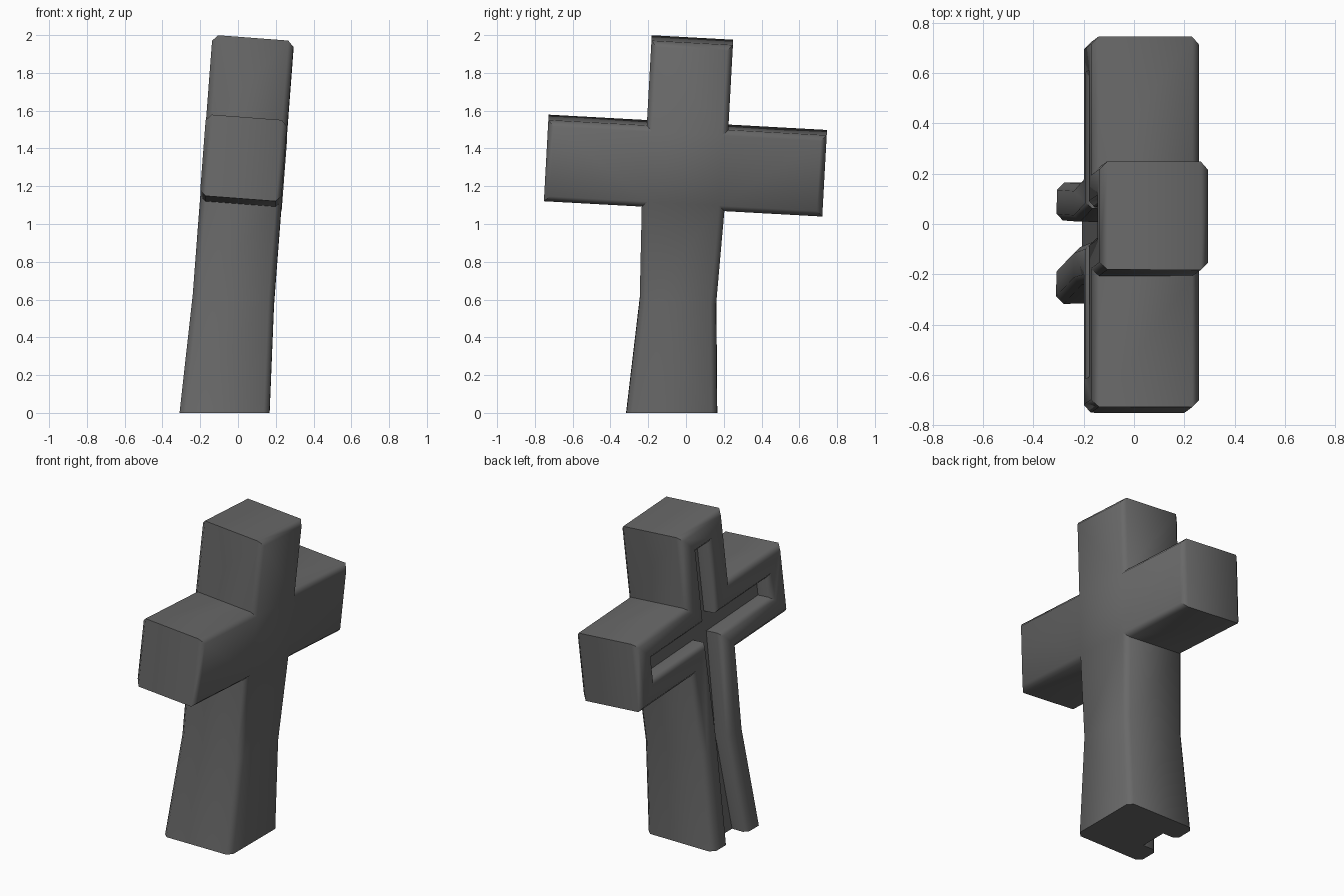
import bpy, bmesh, math
from mathutils import Matrix

if "Cube" in bpy.data.objects:
    bpy.data.objects.remove(bpy.data.objects["Cube"])

BEVEL = 0.03          # rim bevel
INSET = 0.152         # groove wall distance from outline
ARM, HALF, REACH, TOP = 1.315, 0.216, 0.738, 1.982


def outline(o):
    """Cross outline in (y, height), offset inwards by o."""
    side = [(0.2465 - o, -0.1), (0.2025 - o, 0.6),
            (0.219 - o, ARM - HALF + o), (REACH - o, ARM - HALF + o),
            (REACH - o, ARM + HALF - o), (HALF - o, ARM + HALF - o),
            (HALF - o, TOP - o)]
    return side + [(-y, s) for y, s in reversed(side)]


def depth(s):
    """Half thickness, flaring towards the foot."""
    return 0.216 + max(0.0, 0.6 - s) * 0.035


bm = bmesh.new()


def loop(o, k, sign):
    return [bm.verts.new((sign * (depth(s) - k), y, s)) for y, s in outline(o)]


# Loops from the plain face, round the rim and into the groove floor
loops = [loop(BEVEL, 0, 1), loop(0, BEVEL, 1),
         loop(0, BEVEL, -1), loop(BEVEL, 0, -1),
         loop(INSET - 0.025, 0, -1), loop(INSET, 0.025, -1),
         loop(INSET, 0.1, -1)]
n = len(loops[0])
for a, b in zip(loops, loops[1:]):
    for i in range(n):
        j = (i + 1) % n
        bm.faces.new((a[i], a[j], b[j], b[i]))
for c in (loops[0], loops[-1]):
    bm.faces.new((c[0], c[1], c[12], c[13]))
    bm.faces.new(c[1:13])

# Lean the cross, then cut it flat at the ground
lean = (Matrix.Translation((-0.07, -0.075, 0))
        @ Matrix.Rotation(math.radians(-3.15), 4, 'X')
        @ Matrix.Rotation(math.radians(4.35), 4, 'Y'))
bm.transform(lean)
cut = bmesh.ops.bisect_plane(bm, geom=bm.verts[:] + bm.edges[:] + bm.faces[:],
                             plane_co=(0, 0, 0), plane_no=(0, 0, 1),
                             clear_inner=True)
edges = [e for e in cut['geom_cut'] if isinstance(e, bmesh.types.BMEdge)]
bmesh.ops.contextual_create(bm, geom=edges)
bmesh.ops.recalc_face_normals(bm, faces=bm.faces)

mesh = bpy.data.meshes.new("stone_cross")
bm.to_mesh(mesh)
bm.free()
cross = bpy.data.objects.new("stone_cross", mesh)
bpy.context.collection.objects.link(cross)

stone = bpy.data.materials.new("dark_grey_stone")
stone.diffuse_color = (0.14, 0.14, 0.14, 1)
stone.use_nodes = True
stone.node_tree.nodes["Principled BSDF"].inputs["Base Color"].default_value = stone.diffuse_color
mesh.materials.append(stone)

bpy.context.view_layer.objects.active = cross
cross.select_set(True)
bpy.ops.object.shade_smooth_by_angle(angle=math.radians(55))
